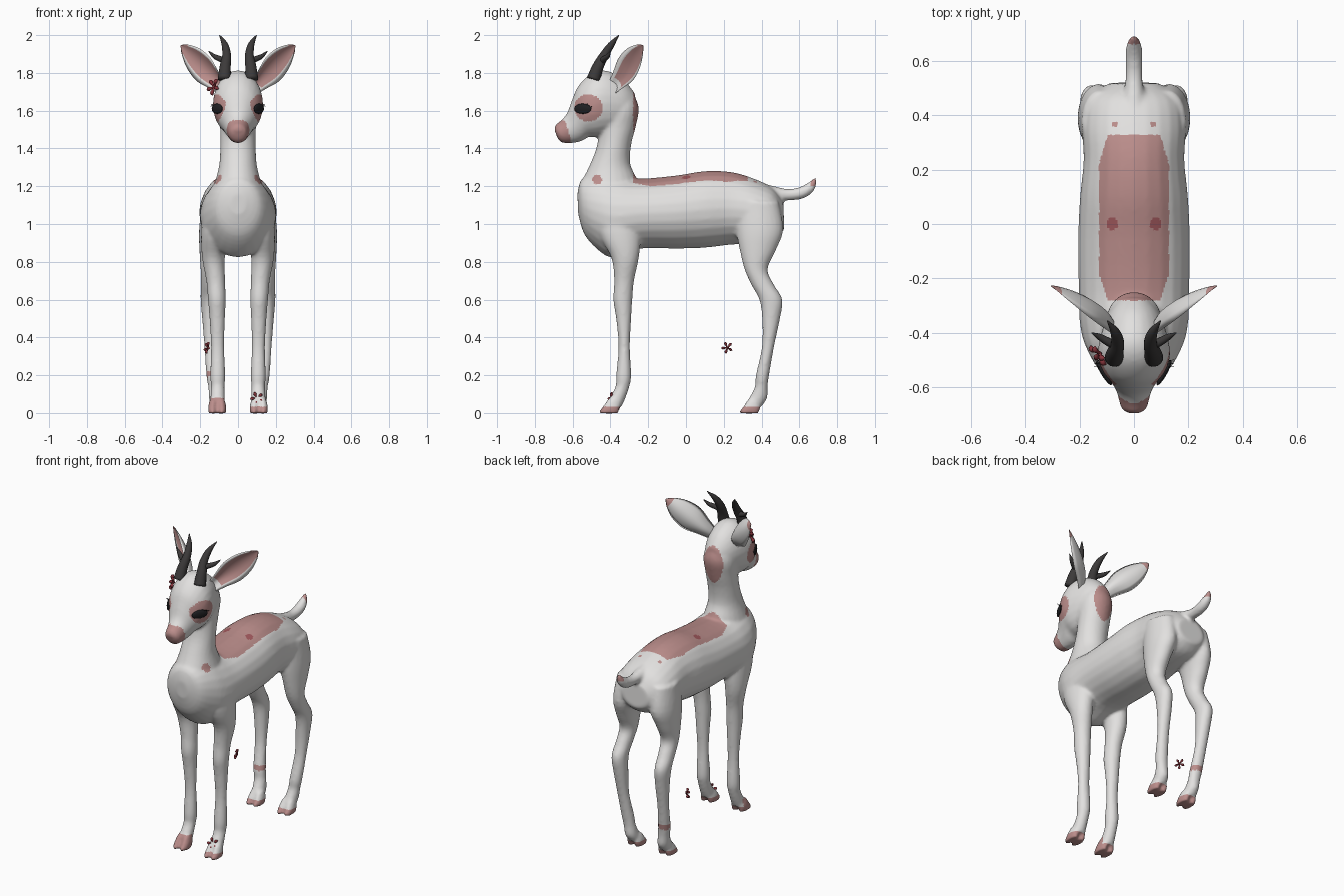
import bpy, bmesh, math
from mathutils import Vector

if "Cube" in bpy.data.objects:
    bpy.data.objects.remove(bpy.data.objects["Cube"])


def material(name, r, g, b):
    m = bpy.data.materials.new(name)
    m.diffuse_color = (r, g, b, 1)
    m.use_nodes = True
    m.node_tree.nodes["Principled BSDF"].inputs["Base Color"].default_value = m.diffuse_color
    return m


WHITE = material("soft white", 0.76, 0.75, 0.74)
PINK = material("dusty pink", 0.50, 0.27, 0.26)
RED = material("dark red", 0.24, 0.035, 0.045)
ROSE = material("rose mark", 0.36, 0.10, 0.11)
HORN = material("horn grey", 0.045, 0.042, 0.042)
BLACK = material("eye black", 0.015, 0.015, 0.017)


def spline(rows, sub=4):
    """Catmull-Rom interpolation of equal length tuples."""
    out = []
    for i in range(len(rows) - 1):
        p0, p1 = rows[max(i - 1, 0)], rows[i]
        p2, p3 = rows[i + 1], rows[min(i + 2, len(rows) - 1)]
        for k in range(sub):
            t = k / sub
            out.append([0.5 * (2*b + (c-a)*t + (2*a-5*b+4*c-d)*t*t + (3*b-a-3*c+d)*t**3)
                        for a, b, c, d in zip(p0, p1, p2, p3)])
    return out + [list(rows[-1])]


def skin(bm, rings):
    """Closed skin over a list of equal point rings."""
    vs = [[bm.verts.new(p) for p in r] for r in rings]
    n = len(vs[0])
    faces = [bm.faces.new((a[j], a[(j+1) % n], b[(j+1) % n], b[j]))
             for a, b in zip(vs, vs[1:]) for j in range(n)]
    faces += [bm.faces.new(vs[0][::-1]), bm.faces.new(vs[-1])]
    bmesh.ops.recalc_face_normals(bm, faces=faces)
    return faces


def loft(bm, rows, sx=1, n=24):
    """Rows: y1, z1, y2, z2 of the side outline, half width, centre x."""
    rings = []
    for y1, z1, y2, z2, hw, cx in spline(rows):
        rings.append([(sx * (cx + hw * math.sin(a)),
                       (y1+y2)/2 + (y1-y2)/2 * math.cos(a),
                       (z1+z2)/2 + (z1-z2)/2 * math.cos(a))
                      for a in (2*math.pi*k/n for k in range(n))])
    skin(bm, rings)


def tube(bm, rows, sx=1, n=14, sub=4):
    """Rows: x, y, z, radius."""
    pts = spline(rows, sub)
    rings = []
    for i, p in enumerate(pts):
        d = Vector(pts[min(i+1, len(pts)-1)][:3]) - Vector(pts[max(i-1, 0)][:3])
        u = d.cross(Vector((0.3, 1, -0.6))).normalized()
        v = d.cross(u).normalized()
        rings.append([])
        for k in range(n):
            a = 2*math.pi*k/n
            q = Vector(p[:3]) + p[3] * (u*math.cos(a) + v*math.sin(a))
            rings[-1].append((sx*q.x, q.y, q.z))
    skin(bm, rings)


def finish(name, bm, mats):
    me = bpy.data.meshes.new(name)
    bm.to_mesh(me)
    bm.free()
    for m in mats:
        me.materials.append(m)
    me.polygons.foreach_set("use_smooth", [True] * len(me.polygons))
    ob = bpy.data.objects.new(name, me)
    bpy.context.collection.objects.link(ob)
    return ob


# Body: torso, neck, head, tail and legs, fused into one smooth skin
bm = bmesh.new()
torso = [(-.575, 1.16, -.57, 1.05, .04), (-.55, 1.24, -.535, .94, .12), (-.46, 1.27, -.45, .85, .175),
         (-.36, 1.26, -.38, .825, .198), (-.25, 1.24, -.24, .87, .203), (-.05, 1.257, -.05, .87, .205),
         (.10, 1.28, .10, .875, .198), (.24, 1.275, .23, .89, .185), (.36, 1.24, .36, .9, .19),
         (.46, 1.19, .46, .92, .17), (.515, 1.12, .52, .97, .09)]
neck = [(-.57, 1.08, -.25, 1.10, .16), (-.565, 1.19, -.26, 1.23, .125), (-.515, 1.30, -.295, 1.32, .10),
        (-.475, 1.40, -.29, 1.42, .094), (-.46, 1.50, -.265, 1.52, .095), (-.46, 1.60, -.25, 1.62, .10),
        (-.45, 1.74, -.29, 1.71, .075)]
head = [(-.27, 1.69, -.27, 1.56, .05), (-.33, 1.765, -.33, 1.50, .095), (-.42, 1.812, -.42, 1.47, .125),
        (-.50, 1.798, -.475, 1.46, .132), (-.567, 1.735, -.515, 1.46, .114), (-.602, 1.66, -.55, 1.44, .086),
        (-.628, 1.59, -.59, 1.43, .066), (-.66, 1.55, -.625, 1.428, .056), (-.69, 1.525, -.66, 1.432, .046),
        (-.697, 1.50, -.68, 1.455, .024)]
for rows in (torso, neck, head):
    loft(bm, [r + (0,) for r in rows])
tube(bm, [(0, .38, 1.16, .065), (0, .46, 1.16, .042), (0, .54, 1.155, .031), (0, .61, 1.165, .032),
          (0, .658, 1.195, .027), (0, .687, 1.243, .008)])
# rows: height, front y, back y, half width, centre x
front_leg = [(1.12, -.48, -.26, .06, .12), (.95, -.46, -.24, .07, .125), (.82, -.395, -.25, .06, .13),
             (.70, -.38, -.275, .05, .118), (.60, -.385, -.284, .047, .112), (.50, -.37, -.29, .041, .11),
             (.35, -.357, -.297, .035, .108), (.20, -.37, -.29, .04, .107), (.14, -.373, -.30, .036, .107),
             (.08, -.405, -.32, .038, .108), (.035, -.42, -.34, .04, .108)]
hind_leg = [(1.12, .26, .49, .07, .12), (.97, .265, .515, .076, .13), (.86, .285, .475, .062, .142),
            (.76, .31, .432, .052, .146), (.68, .345, .465, .047, .15), (.60, .388, .51, .045, .153),
            (.50, .403, .498, .042, .148), (.35, .402, .466, .036, .142), (.20, .37, .44, .038, .13),
            (.14, .365, .432, .036, .122), (.08, .335, .43, .038, .115), (.035, .31, .40, .04, .112)]
for s in (-1, 1):
    for leg, toe_y in ((front_leg, -.458), (hind_leg, .285)):
        loft(bm, [(a, z, b, z, hw, cx) for z, a, b, hw, cx in leg], s)
        for off in (-.025, .025):  # cloven toes
            loft(bm, [(toe_y + .045, .075, toe_y + .095, .075, .018, .11 + off * .8),
                      (toe_y + .018, .035, toe_y + .108, .035, .023, .11 + off),
                      (toe_y, .012, toe_y + .105, .012, .023, .11 + off),
                      (toe_y, -.002, toe_y + .10, -.002, .022, .11 + off)], s, 16)
body = finish("body", bm, [WHITE, PINK, ROSE])
bpy.context.view_layer.objects.active = body
m = body.modifiers.new("fuse", 'REMESH')
m.mode, m.voxel_size, m.use_smooth_shade = 'VOXEL', 0.0095, True
bpy.ops.object.modifier_apply(modifier="fuse")
m = body.modifiers.new("relax", 'SMOOTH')
m.factor, m.iterations = 0.5, 5
bpy.ops.object.modifier_apply(modifier="relax")


# Painted patches of the coat
def patch(c):
    x, y, z = abs(c.x), c.y, c.z
    if z > 1.1 and math.hypot(x - .08, y) < .022:
        return 2
    if z > 1.185 and -.28 < y < .325 and x < .128 - .03 * max(0, abs(y - .02) - .2) / .1:
        return 1
    if z > 1.1 and math.hypot(x - .07, y - .365) < .01:
        return 1
    if math.hypot(y + .47, z - 1.235) < .025 and x > .03:
        return 1
    if x > .055 and math.hypot((y + .517) / .075, (z - 1.615) / .072) < 1:
        return 1
    if y < -.615 and z < 1.545 - (y + .615) * .1 and y < -.605 - (z - 1.43) * .3:
        return 1
    if z < .035 or (c.x < 0 and z < .08 and y < -.37) or (y > .66 and z > 1.2):
        return 1
    if c.x < 0 and y > 0 and .19 < z < .22:
        return 1
    return 0


for p in body.data.polygons:
    p.material_index = patch(p.center)
    p.use_smooth = True

# Ears: cupped leaves with a pink lining
base, tip = Vector((.085, -.395, 1.715)), Vector((.302, -.228, 1.945))
d = (tip - base).normalized()
nrm = Vector((.65, -.75, -.06))
nrm = (nrm - d * nrm.dot(d)).normalized()
wid = d.cross(nrm)
leaf = spline([(0, .036, .03), (.2, .055, .05), (.45, .08, .05), (.7, .07, .035), (.9, .036, .014), (1, .004, .002)])
for s, side in ((-1, "left"), (1, "right")):
    bm = bmesh.new()
    rings = []
    for t, w, depth in leaf:
        c = base.lerp(tip, t)
        ring = [c + wid*w*u - nrm*depth*(1 - u*u) for u in (k/4 - 1 for k in range(9))]
        ring += [c + wid*w*u*.95 - nrm*(depth*.72*(1 - u*u) - .003) for u in (.75 - k/4 for k in range(7))]
        rings.append([(s*q.x, q.y, q.z) for q in ring])
    for i, f in enumerate(skin(bm, rings)):
        row, j = divmod(i, 16)
        f.material_index = int((8 < j < 15 and row > 2) or row >= 16)
    finish(side + "_ear", bm, [WHITE, PINK])

    # Horn with a side prong
    bm = bmesh.new()
    tube(bm, [(.072, -.49, 1.765, .036), (.068, -.467, 1.83, .03), (.06, -.435, 1.89, .024),
              (.07, -.395, 1.95, .017), (.098, -.355, 2.0, .002)], s)
    tube(bm, [(.06, -.445, 1.86, .018), (.09, -.435, 1.872, .016), (.125, -.415, 1.888, .012),
              (.155, -.40, 1.915, .002)], s)
    finish(side + "_horn", bm, [HORN])

    # Eye, laid on the face surface
    ok, loc, n, idx = body.closest_point_on_mesh(Vector((s*.14, -.565, 1.61)))
    along = Vector((0, 0, 1)).cross(n).normalized()
    up = n.cross(along)
    bm = bmesh.new()
    bmesh.ops.create_uvsphere(bm, u_segments=24, v_segments=14, radius=1)
    for v in bm.verts:
        v.co = loc + along*v.co.x*.052 + up*v.co.y*.027 + n*v.co.z*.011
    finish(side + "_eye", bm, [BLACK])

    # Eyelashes
    bm = bmesh.new()
    for k in range(3):
        a = loc + Vector((s*.008, .02 + .012*k, .018 - .006*k))
        b = a + Vector((s*.028, .004, .008))
        tube(bm, [(*a, .003), (*b, .0006)], 1, 6, 1)
    finish(side + "_eyelashes", bm, [BLACK])


# Small red flowers
def flower(name, centre, normal, size):
    n = Vector(normal).normalized()
    u = n.cross(Vector((.2, .3, 1))).normalized()
    v = n.cross(u)
    bm = bmesh.new()
    for k in range(5):
        a = 2*math.pi*k/5 + .3
        r = u*math.cos(a) + v*math.sin(a)
        pts = [(0, 0, .16), (.35, .12, .13), (.75, .25, .24), (1, .1, .06)]
        tube(bm, [(*(Vector(centre) + (r*x + n*h)*size), w*size) for x, h, w in pts], 1, 8, 3)
    finish(name, bm, [RED])


flower("head_flower", (-.125, -.475, 1.725), (-.75, -.6, .2), .046)
flower("hoof_flower", (.10, -.395, .075), (.1, -1, .4), .036)
flower("loose_flower", (-.158, .22, .345), (-1, -.4, .2), .032)
